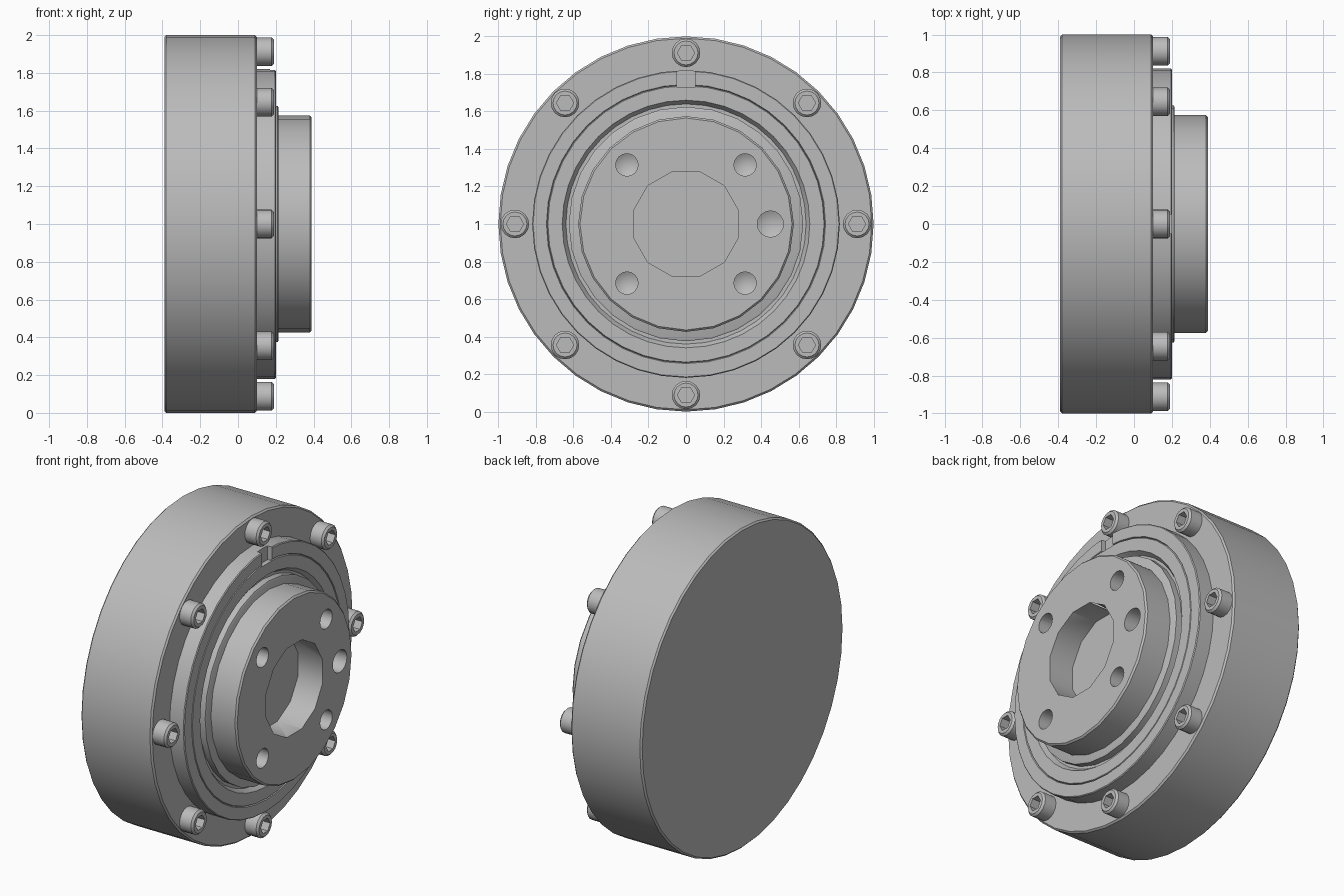
import bpy, bmesh, math

if "Cube" in bpy.data.objects:
    bpy.data.objects.remove(bpy.data.objects["Cube"], do_unlink=True)

AXIS_Z = 1.0  # height of the main axis, which runs along x

steel = bpy.data.materials.new("grey_steel")
steel.use_nodes = True
GREY = (0.5, 0.5, 0.5, 1)
steel.diffuse_color = GREY
steel.node_tree.nodes["Principled BSDF"].inputs["Base Color"].default_value = GREY


def lathe(name, profile, sides, y=0.0, z=0.0, turn=0.0):
    """Turn (x, radius) points around an axis parallel to x; zero radius closes an end."""
    bm = bmesh.new()
    rings = []
    for x, r in profile:
        if r == 0:
            rings.append([bm.verts.new((x, y, AXIS_Z + z))] * sides)
            continue
        ring = []
        for i in range(sides):
            a = turn + math.tau * i / sides
            ring.append(bm.verts.new((x, y + r * math.cos(a), AXIS_Z + z + r * math.sin(a))))
        rings.append(ring)
    for p, q in zip(rings, rings[1:]):
        for i in range(sides):
            j = (i + 1) % sides
            bm.faces.new(list(dict.fromkeys((p[i], p[j], q[j], q[i]))))
    bmesh.ops.recalc_face_normals(bm, faces=bm.faces)
    mesh = bpy.data.meshes.new(name)
    bm.to_mesh(mesh)
    bm.free()
    mesh.materials.append(steel)
    obj = bpy.data.objects.new(name, mesh)
    bpy.context.collection.objects.link(obj)
    return obj


def activate(obj):
    bpy.ops.object.select_all(action="DESELECT")
    obj.select_set(True)
    bpy.context.view_layer.objects.active = obj


def cut(obj, cutter):
    cutter.hide_render = True
    activate(obj)
    mod = obj.modifiers.new("cut", "BOOLEAN")
    mod.operation = "DIFFERENCE"
    mod.solver = "EXACT"
    mod.object = cutter
    bpy.ops.object.modifier_apply(modifier=mod.name)
    bpy.data.objects.remove(cutter, do_unlink=True)


def smooth(obj):
    activate(obj)
    bpy.ops.object.shade_smooth_by_angle(angle=math.radians(32))


# Main drum
drum = lathe("drum_body", [(-0.39, 0), (-0.39, 0.99), (-0.38, 1), (0.09, 1),
                           (0.10, 0.99), (0.10, 0)], 40)

# Raised collar with a fine engraved ring and an inner groove
collar = lathe("front_collar", [(0.05, 0), (0.05, 0.82), (0.195, 0.82), (0.2, 0.815),
                                (0.2, 0.744), (0.192, 0.74), (0.2, 0.736),
                                (0.2, 0.66), (0.17, 0.64), (0.17, 0)], 40)

# Key notch at the top of the collar
bpy.ops.mesh.primitive_cube_add(size=1, location=(0.21, 0, AXIS_Z + 0.79))
notch = bpy.context.object
notch.name = "notch_cutter"
notch.scale = (0.08, 0.1, 0.12)
cut(collar, notch)

# Thin seal ring behind the hub
seal = lathe("seal_ring", [(0.1, 0), (0.1, 0.625), (0.21, 0.625), (0.215, 0.615), (0.215, 0)], 28)

# Output hub with a central bore and drilled holes
hub = lathe("output_hub", [(0.15, 0), (0.15, 0.575), (0.38, 0.575), (0.39, 0.565), (0.39, 0)], 24)
cut(hub, lathe("bore_cutter", [(0.22, 0), (0.22, 0.288), (0.5, 0.288), (0.5, 0)],
               12, turn=math.pi / 12))
holes = [(sy * 0.315, sz * 0.315, 0.06) for sy in (-1, 1) for sz in (-1, 1)]
holes.append((0.45, 0, 0.07))
for y, z, r in holes:
    cut(hub, lathe("hole_cutter", [(0.235, 0), (0.27, r), (0.5, r), (0.5, 0)], 16, y, z))

parts = [drum, collar, seal, hub]

# Eight socket-head bolts around the rim
for k in range(8):
    a = math.tau * k / 8
    y, z = 0.912 * math.cos(a), 0.912 * math.sin(a)
    bolt = lathe(f"rim_bolt_{k + 1}", [(0.08, 0), (0.08, 0.076), (0.178, 0.076),
                                       (0.19, 0.064), (0.19, 0)], 16, y, z)
    cut(bolt, lathe("socket_cutter", [(0.135, 0), (0.135, 0.046), (0.25, 0.046), (0.25, 0)], 6, y, z))
    parts.append(bolt)

for part in parts:
    smooth(part)
